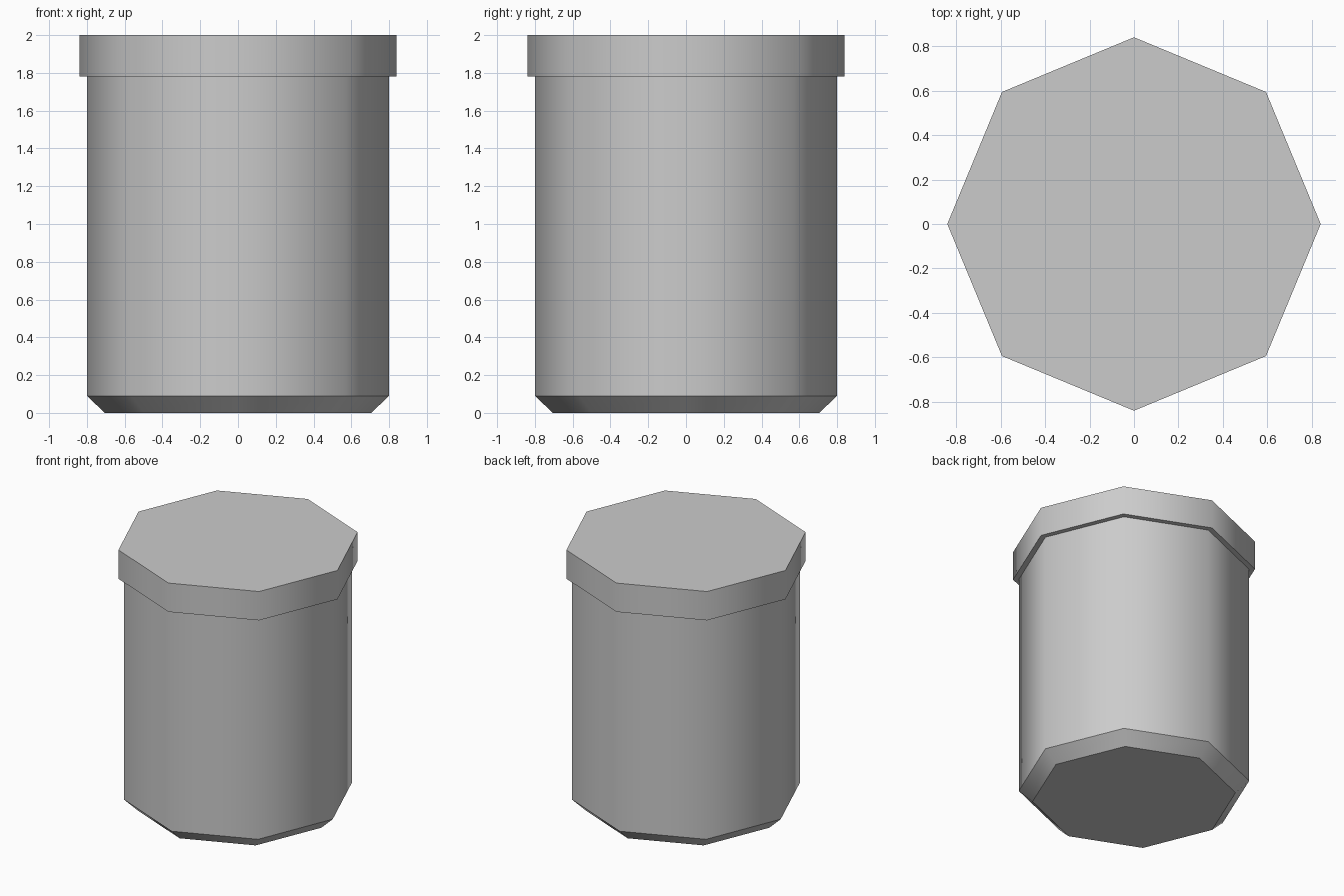
import bpy, bmesh
from math import cos, sin, pi

if "Cube" in bpy.data.objects:
    bpy.data.objects.remove(bpy.data.objects["Cube"])

SIDES = 8


def lathe(name, profile, cap_bottom=False, cap_top=False):
    """Octagonal turned part from (radius, z) points, bottom to top."""
    bm = bmesh.new()
    rings = [[bm.verts.new((r * cos(2 * pi * i / SIDES), r * sin(2 * pi * i / SIDES), z))
              for i in range(SIDES)] for r, z in profile]
    for (ra, za), (rb, zb), a, b in zip(profile, profile[1:], rings, rings[1:]):
        for i in range(SIDES):
            j = (i + 1) % SIDES
            face = bm.faces.new((a[i], a[j], b[j], b[i]))
            face.smooth = za != zb
    if cap_bottom:
        bm.faces.new(rings[0][::-1])
    if cap_top:
        bm.faces.new(rings[-1])
    # Ring edges stay crisp, the wall edges blend smoothly
    for e in bm.edges:
        if abs(e.verts[0].co.z - e.verts[1].co.z) < 1e-5:
            e.smooth = False
    mesh = bpy.data.meshes.new(name)
    bm.to_mesh(mesh)
    bm.free()
    obj = bpy.data.objects.new(name, mesh)
    bpy.context.collection.objects.link(obj)
    return obj


# Body with chamfered foot
lathe("body", [(0.705, 0), (0.80, 0.09), (0.80, 1.78)], cap_bottom=True)

# Slightly wider flat lid with a small overhang
lathe("lid", [(0.80, 1.78), (0.84, 1.78), (0.84, 2.0)], cap_top=True)
